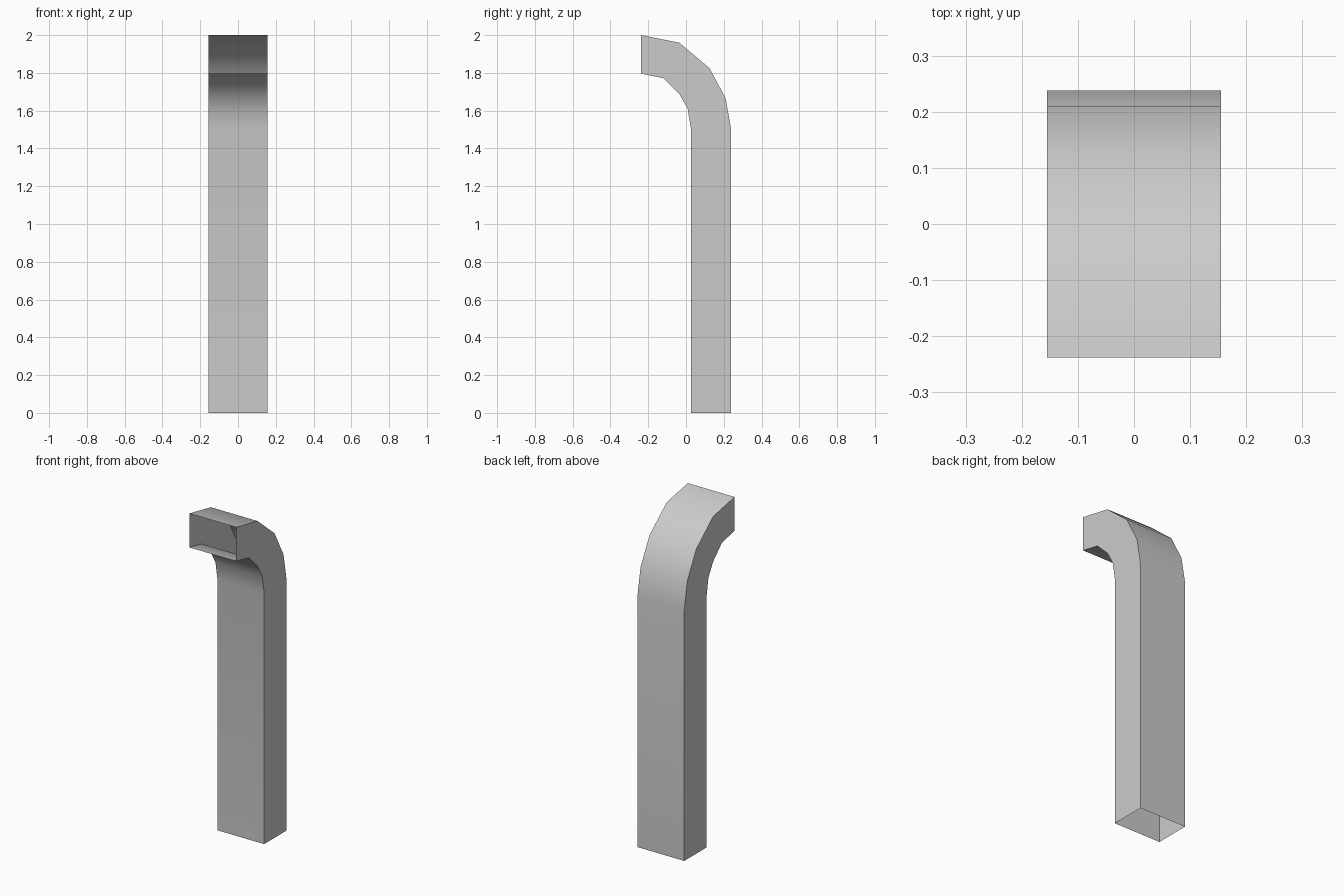
import bpy
import bmesh
import math

cube = bpy.data.objects.get("Cube")
if cube:
    bpy.data.objects.remove(cube, do_unlink=True)

# Plain grey material
GREY = (0.6, 0.6, 0.6, 1.0)
mat = bpy.data.materials.new("grey")
mat.use_nodes = True
mat.diffuse_color = GREY
mat.node_tree.nodes["Principled BSDF"].inputs["Base Color"].default_value = GREY

# Side profile (y, z) of the duct: inside and outside of the bend, bottom to mouth
HALF_WIDTH = 0.155
INNER = [(0.026, 0), (0.026, 1.505), (0.009, 1.61),
         (-0.036, 1.69), (-0.12, 1.772), (-0.238, 1.796)]
OUTER = [(0.238, 0), (0.238, 1.505), (0.21, 1.665),
         (0.125, 1.825), (-0.036, 1.96), (-0.238, 2.0)]

# Thin-walled rectangular duct, open at the bottom and at the front mouth
bm = bmesh.new()
rings = []
for inner, outer in zip(INNER, OUTER):
    corners = [(-HALF_WIDTH, *inner), (HALF_WIDTH, *inner),
               (HALF_WIDTH, *outer), (-HALF_WIDTH, *outer)]
    rings.append([bm.verts.new(c) for c in corners])
for low, high in zip(rings, rings[1:]):
    for i in range(4):
        j = (i + 1) % 4
        bm.faces.new((low[i], low[j], high[j], high[i]))

mesh = bpy.data.meshes.new("bent_duct")
bm.to_mesh(mesh)
bm.free()
mesh.materials.append(mat)
duct = bpy.data.objects.new("bent_duct", mesh)
bpy.context.collection.objects.link(duct)

# Smooth bend, sharp long edges
bpy.ops.object.select_all(action="DESELECT")
duct.select_set(True)
bpy.context.view_layer.objects.active = duct
bpy.ops.object.shade_smooth_by_angle(angle=math.radians(45))
